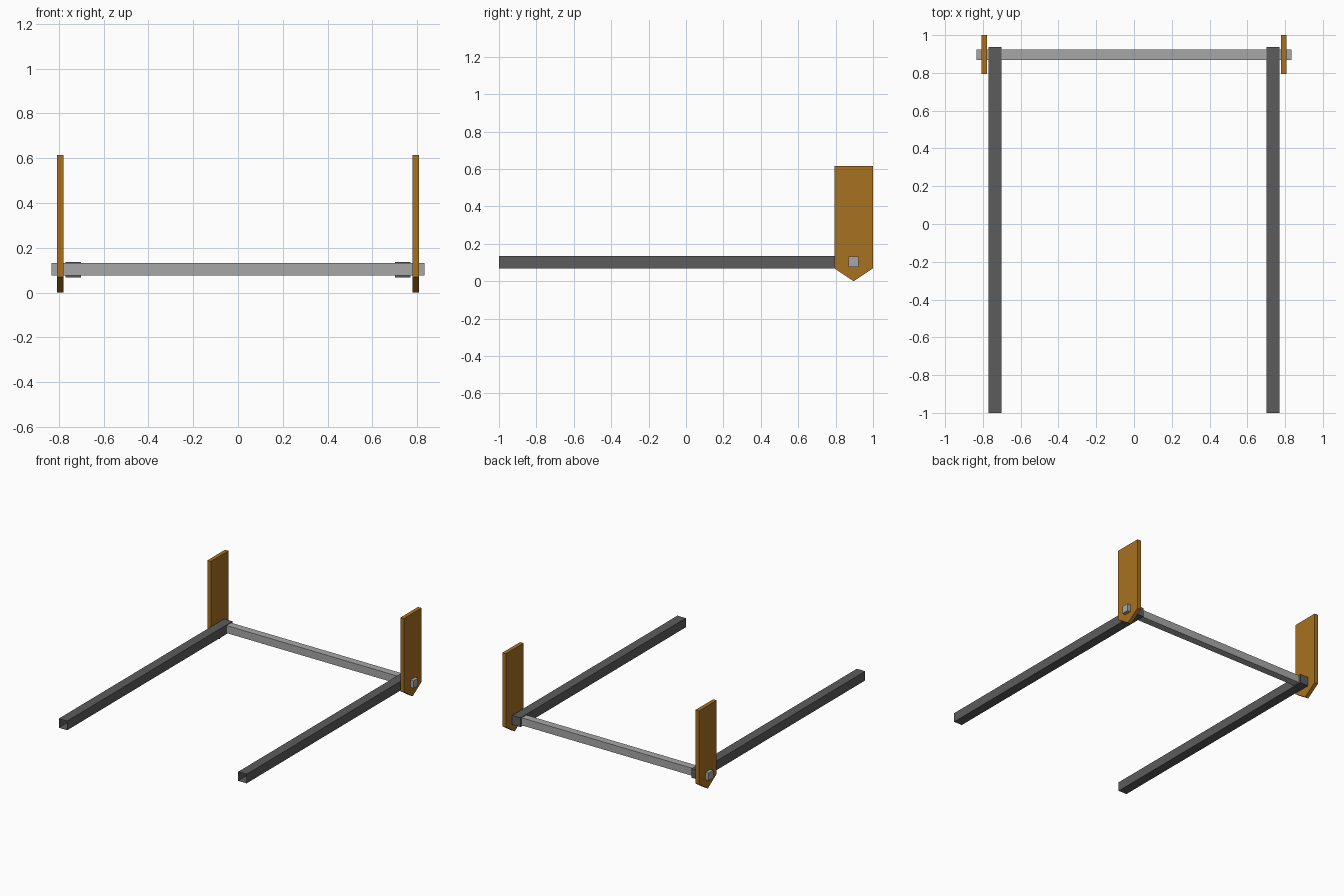
import bpy

if "Cube" in bpy.data.objects:
    bpy.data.objects.remove(bpy.data.objects["Cube"])


def material(name, rgb):
    m = bpy.data.materials.new(name)
    m.diffuse_color = (*rgb, 1)
    m.use_nodes = True
    m.node_tree.nodes["Principled BSDF"].inputs["Base Color"].default_value = m.diffuse_color
    return m


brown = material("ochre_brown", (0.39, 0.168, 0.016))
light = material("light_grey", (0.39, 0.39, 0.39))
dark = material("dark_grey", (0.107, 0.107, 0.107))


def add(name, verts, faces, mat):
    me = bpy.data.meshes.new(name)
    me.from_pydata(verts, [], faces)
    me.materials.append(mat)
    ob = bpy.data.objects.new(name, me)
    bpy.context.collection.objects.link(ob)
    return ob


def prism(name, profile, x0, x1, mat):
    """Extrude a counter-clockwise (y, z) profile from x0 to x1."""
    n = len(profile)
    verts = [(x, y, z) for x in (x0, x1) for y, z in profile]
    faces = [tuple(reversed(range(n))), tuple(range(n, 2 * n))]
    faces += [(i, (i + 1) % n, n + (i + 1) % n, n + i) for i in range(n)]
    return add(name, verts, faces, mat)


def tube(name, x0, x1, y0, y1, z0, z1, mat):
    """Sheet-walled square tube along y, open at the front."""
    ring = [(x0, z0), (x1, z0), (x1, z1), (x0, z1)]
    verts = [(x, y, z) for y in (y0, y1) for x, z in ring]
    faces = [(i, (i + 1) % 4, 4 + (i + 1) % 4, 4 + i) for i in range(4)]
    faces.append((7, 6, 5, 4))
    return add(name, verts, faces, mat)


# Cross bar through both tubes and plates
prism("cross_bar", [(0.869, 0.075), (0.923, 0.075), (0.923, 0.131), (0.869, 0.131)],
      -0.833, 0.833, light)

# Pointed upright plates and long side tubes, left and right
plate = [(0.896, 0), (1.0, 0.069), (1.0, 0.615), (0.793, 0.615), (0.793, 0.069)]
for side, s in (("left", -1), ("right", 1)):
    a, b = sorted((s * 0.778, s * 0.807))
    prism(side + "_upright_plate", plate, a, b, brown)
    a, b = sorted((s * 0.702, s * 0.771))
    tube(side + "_side_tube", a, b, -1.0, 0.938, 0.068, 0.136, dark)
